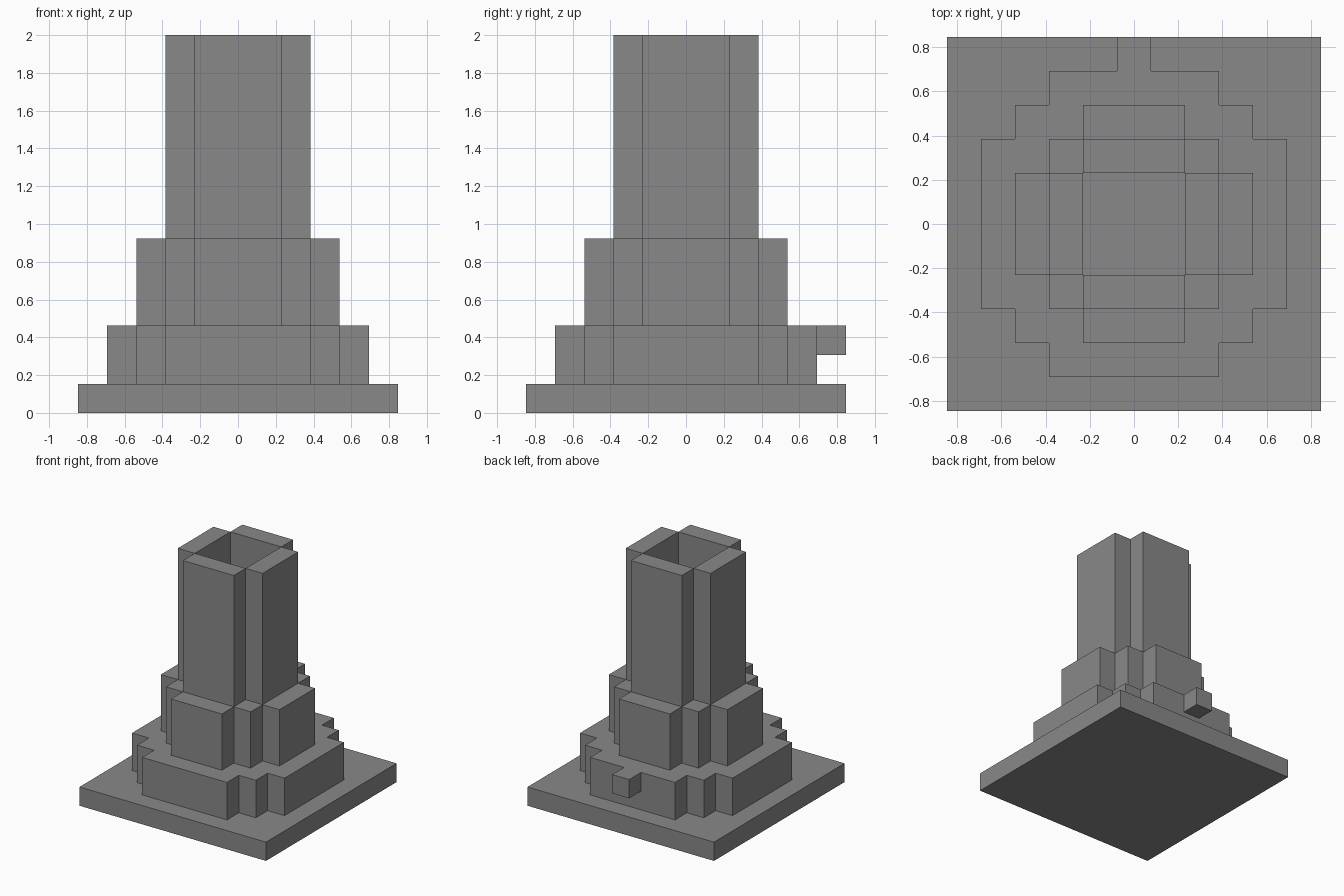
import bpy
import bmesh
from mathutils import Matrix, Vector

U = 2 / 13  # one block; all sizes below are in blocks

if "Cube" in bpy.data.objects:
    bpy.data.objects.remove(bpy.data.objects["Cube"], do_unlink=True)

stone = bpy.data.materials.new("grey stone")
stone.use_nodes = True
GREY = (0.25, 0.25, 0.25, 1)
stone.diffuse_color = GREY
stone.node_tree.nodes["Principled BSDF"].inputs["Base Color"].default_value = GREY


def finish(bm, name):
    bmesh.ops.recalc_face_normals(bm, faces=bm.faces)
    bmesh.ops.scale(bm, vec=(U, U, U), verts=bm.verts)
    mesh = bpy.data.meshes.new(name)
    bm.to_mesh(mesh)
    bm.free()
    mesh.materials.append(stone)
    obj = bpy.data.objects.new(name, mesh)
    bpy.context.collection.objects.link(obj)
    return obj


def block(name, size, centre):
    bm = bmesh.new()
    bmesh.ops.create_cube(bm, size=1)
    bmesh.ops.scale(bm, vec=size, verts=bm.verts)
    bmesh.ops.translate(bm, vec=centre, verts=bm.verts)
    return finish(bm, name)


def four_fold(points):
    """Repeat a quarter outline around the vertical axis."""
    turned = []
    for quarter in range(4):
        spin = Matrix.Rotation(quarter * 1.5707963, 3, 'Z')
        turned += [spin @ Vector((x, y, 0)) for x, y in points]
    return turned


def stepped_tier(name, reach, flat, bottom, top, shaft=1.5):
    """Tier with notched corners and a square shaft through the middle."""
    inner = reach - 1
    outline = [(reach, flat), (inner, flat), (inner, inner), (flat, inner), (flat, reach)]
    bm = bmesh.new()
    edges = []
    for loop in (four_fold(outline), four_fold([(shaft, shaft)])):
        verts = [bm.verts.new(p + Vector((0, 0, bottom))) for p in loop]
        edges += [bm.edges.new((v, verts[i - 1])) for i, v in enumerate(verts)]
    bmesh.ops.triangle_fill(bm, edges=edges, use_beauty=True, normal=(0, 0, 1))
    grown = bmesh.ops.extrude_face_region(bm, geom=bm.faces[:], use_keep_orig=True)["geom"]
    raised = [g for g in grown if isinstance(g, bmesh.types.BMVert)]
    bmesh.ops.translate(bm, vec=(0, 0, top - bottom), verts=raised)
    return finish(bm, name)


# Square plinth
block("base_slab", (11, 11, 1), (0, 0, 0.5))

# Two stepped tiers
stepped_tier("lower_tier", 4.5, 2.5, 1, 3)
stepped_tier("middle_tier", 3.5, 1.5, 3, 6)

# Chimney: four tall walls around the open shaft
for side, (dx, dy) in {"front": (0, -1), "back": (0, 1), "left": (1, 0), "right": (-1, 0)}.items():
    size = (1 if dx else 3, 1 if dy else 3, 7)
    block("chimney_wall_" + side, size, (dx * 2, dy * 2, 9.5))

# Spout block at the back
block("back_spout", (1, 1, 1), (0, 5, 2.5))
